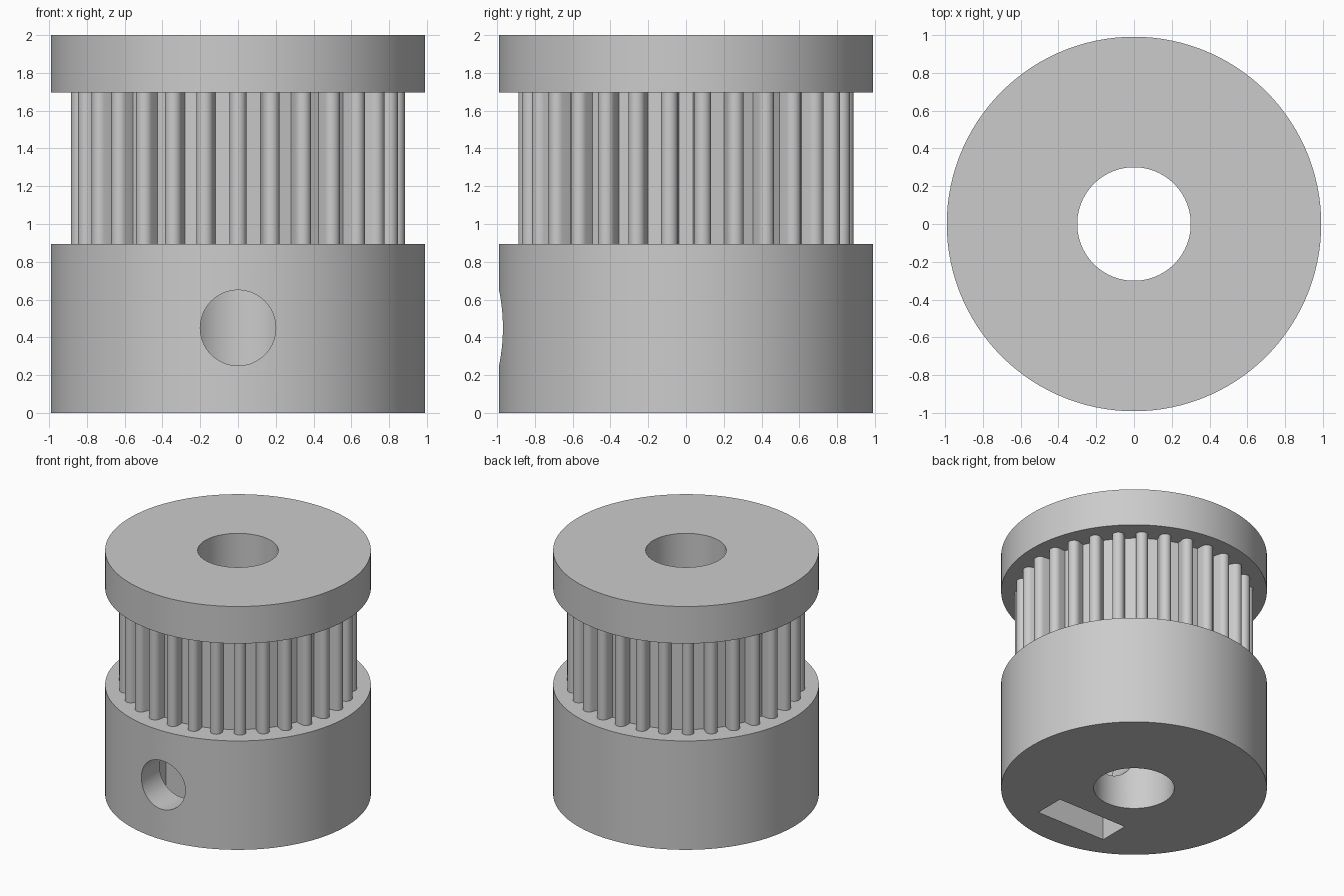
import bpy
import bmesh
from math import sin, cos, pi, radians, sqrt
from mathutils import Matrix

OUTER, BORE = 0.99, 0.30
HUB_TOP, BAND_TOP, TOP = 0.895, 1.695, 2.0
TEETH, ROOT, TIP_CENTRE, TIP = 30, 0.79, 0.843, 0.045
SEGMENTS = 120

cube = bpy.data.objects.get("Cube")
if cube:
    bpy.data.objects.remove(cube, do_unlink=True)

metal = bpy.data.materials.new("grey_metal")
metal.use_nodes = True
metal.diffuse_color = (0.6, 0.6, 0.6, 1)
metal.node_tree.nodes["Principled BSDF"].inputs["Base Color"].default_value = (0.6, 0.6, 0.6, 1)


def finish(name, bm):
    mesh = bpy.data.meshes.new(name)
    bm.to_mesh(mesh)
    bm.free()
    obj = bpy.data.objects.new(name, mesh)
    bpy.context.collection.objects.link(obj)
    mesh.materials.append(metal)
    return obj


def activate(obj):
    bpy.ops.object.select_all(action='DESELECT')
    obj.select_set(True)
    bpy.context.view_layer.objects.active = obj


def smooth(obj):
    activate(obj)
    bpy.ops.object.shade_smooth_by_angle(angle=radians(30))


def circle(radius):
    return [(radius * cos(2 * pi * i / SEGMENTS), radius * sin(2 * pi * i / SEGMENTS))
            for i in range(SEGMENTS)]


def skin(bm, rings, closed):
    """Bridge matching rings of points, optionally back to the first."""
    loops = [[bm.verts.new((x, y, z)) for x, y in outline] for outline, z in rings]
    pairs = list(zip(loops, loops[1:]))
    if closed:
        pairs.append((loops[-1], loops[0]))
    for a, b in pairs:
        for i in range(len(a)):
            j = (i + 1) % len(a)
            bm.faces.new((a[i], a[j], b[j], b[i]))


def flange(name, low, high):
    bm = bmesh.new()
    skin(bm, [(circle(OUTER), low), (circle(OUTER), high),
              (circle(BORE), high), (circle(BORE), low)], True)
    bmesh.ops.recalc_face_normals(bm, faces=bm.faces)
    return finish(name, bm)


def cut(obj, cutter):
    cutter.hide_render = True
    activate(obj)
    mod = obj.modifiers.new("cut", 'BOOLEAN')
    mod.operation = 'DIFFERENCE'
    mod.solver = 'EXACT'
    mod.object = cutter
    bpy.ops.object.modifier_apply(modifier=mod.name)
    bpy.data.objects.remove(cutter, do_unlink=True)


# Hub with a screw hole in front and a nut slot open underneath
hub = flange("hub", 0, HUB_TOP)

bm = bmesh.new()
bmesh.ops.create_cone(bm, cap_ends=True, segments=64, radius1=0.2, radius2=0.2, depth=1.2,
                      matrix=Matrix.Translation((0, -0.6, 0.45)) @ Matrix.Rotation(pi / 2, 4, 'X'))
cut(hub, finish("screw_cutter", bm))

bm = bmesh.new()
bmesh.ops.create_cube(bm, size=1, matrix=Matrix.Translation((0, -0.608, 0.33))
                      @ Matrix.Diagonal((0.63, 0.25, 0.86, 1)))
cut(hub, finish("slot_cutter", bm))
smooth(hub)

# Toothed band: straight-sided teeth with round tips, and the bore wall inside
outline = []
foot = sqrt(ROOT ** 2 - TIP ** 2)
for t in range(TEETH):
    a = -pi / 2 + 2 * pi * t / TEETH
    tooth = [(foot, -TIP)]
    for k in range(13):
        b = -pi / 2 + pi * k / 12
        tooth.append((TIP_CENTRE + TIP * cos(b), TIP * sin(b)))
    tooth.append((foot, TIP))
    outline += [(r * cos(a) - s * sin(a), r * sin(a) + s * cos(a)) for r, s in tooth]

bm = bmesh.new()
skin(bm, [(outline, HUB_TOP), (outline, BAND_TOP)], False)
skin(bm, [(circle(BORE), BAND_TOP), (circle(BORE), HUB_TOP)], False)
smooth(finish("toothed_band", bm))

# Top flange
smooth(flange("top_flange", BAND_TOP, TOP))
